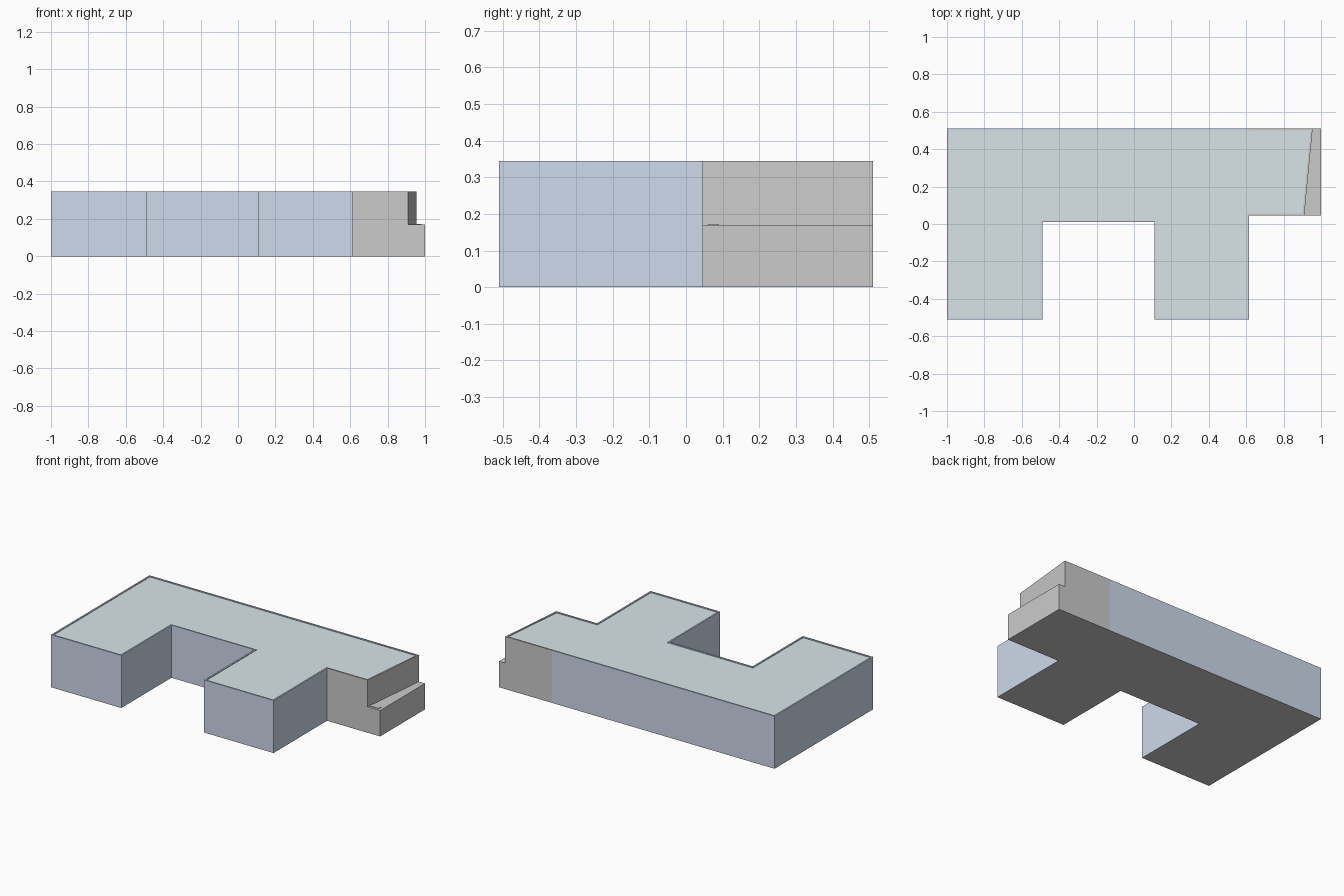
import bpy
from mathutils import Vector

if "Cube" in bpy.data.objects:
    bpy.data.objects.remove(bpy.data.objects["Cube"])

TOP, ROOF, LEDGE, RIM = 0.345, 0.34, 0.17, 0.01

# Building outline, counter-clockwise
OUTLINE = [Vector(p) for p in (
    (-1, -0.51), (-0.49, -0.51), (-0.49, 0.01), (0.11, 0.01), (0.11, -0.51),
    (0.615, -0.51), (0.615, 0.045), (0.91, 0.045), (0.955, 0.51),
    (0.615, 0.51), (-1, 0.51))]
N = len(OUTLINE)


def material(name, rgb):
    mat = bpy.data.materials.new(name)
    mat.diffuse_color = (*rgb, 1)
    mat.use_nodes = True
    mat.node_tree.nodes["Principled BSDF"].inputs["Base Color"].default_value = mat.diffuse_color
    return mat


def add_mesh(name, verts, faces, mat=None):
    mesh = bpy.data.meshes.new(name)
    mesh.from_pydata(verts, [], faces)
    if mat:
        mesh.materials.append(mat)
    obj = bpy.data.objects.new(name, mesh)
    bpy.context.collection.objects.link(obj)
    return obj


def inward(i):
    d = (OUTLINE[(i + 1) % N] - OUTLINE[i % N]).normalized()
    return Vector((-d.y, d.x))


def inset(i):
    a, b = inward(i - 1), inward(i)
    return OUTLINE[i % N] + (a + b) * RIM / (1 + a.dot(b))


def wall_run(name, first, last, base=0.0, mat=None):
    """Outer wall, parapet top and inner lip along part of the outline."""
    verts, faces = [], []
    for i in range(first, last + 1):
        p, q = OUTLINE[i % N], inset(i)
        verts += [(*p, base), (*p, TOP), (*q, TOP), (*q, ROOF)]
    for k in range(last - first):
        for s in range(3):
            a = 4 * k + s
            faces.append((a, a + 4, a + 5, a + 1))
    return add_mesh(name, verts, faces, mat)


blue = material("blue_wall", (0.62, 0.70, 0.83))
teal = material("teal_roof", (0.69, 0.78, 0.80))

# Walls with thin parapet
wall_run("main_walls", 9, 17 - 1 + 1, mat=blue)
wall_run("side_front_wall", 6, 7)
wall_run("side_slanted_wall", 7, 8, base=LEDGE)
wall_run("side_back_wall", 8, 9)

# Roof deck just below the parapet
add_mesh("roof", [(*inset(i), ROOF) for i in range(N)], [tuple(range(N))], teal)

# Low ledge beyond the slanted wall
plan = [(0.91, 0.045), (1, 0.045), (1, 0.51), (0.955, 0.51)]
add_mesh("ledge", [(*p, z) for z in (0, LEDGE) for p in plan],
         [(4, 5, 6, 7), (0, 1, 5, 4), (1, 2, 6, 5), (2, 3, 7, 6)])

# Thin step on the ledge
step = [(0.91, 0.06), (0.98, 0.06), (0.98, 0.09), (0.914, 0.09)]
add_mesh("ledge_step", [(*p, z) for z in (LEDGE, LEDGE + 0.003) for p in step],
         [(4, 5, 6, 7), (0, 1, 5, 4), (1, 2, 6, 5), (2, 3, 7, 6), (3, 0, 4, 7)])

# Underside, including the ledge
base = OUTLINE[:7] + [Vector((1, 0.045)), Vector((1, 0.51))] + OUTLINE[9:]
add_mesh("underside", [(*p, 0) for p in base], [tuple(reversed(range(len(base))))])
